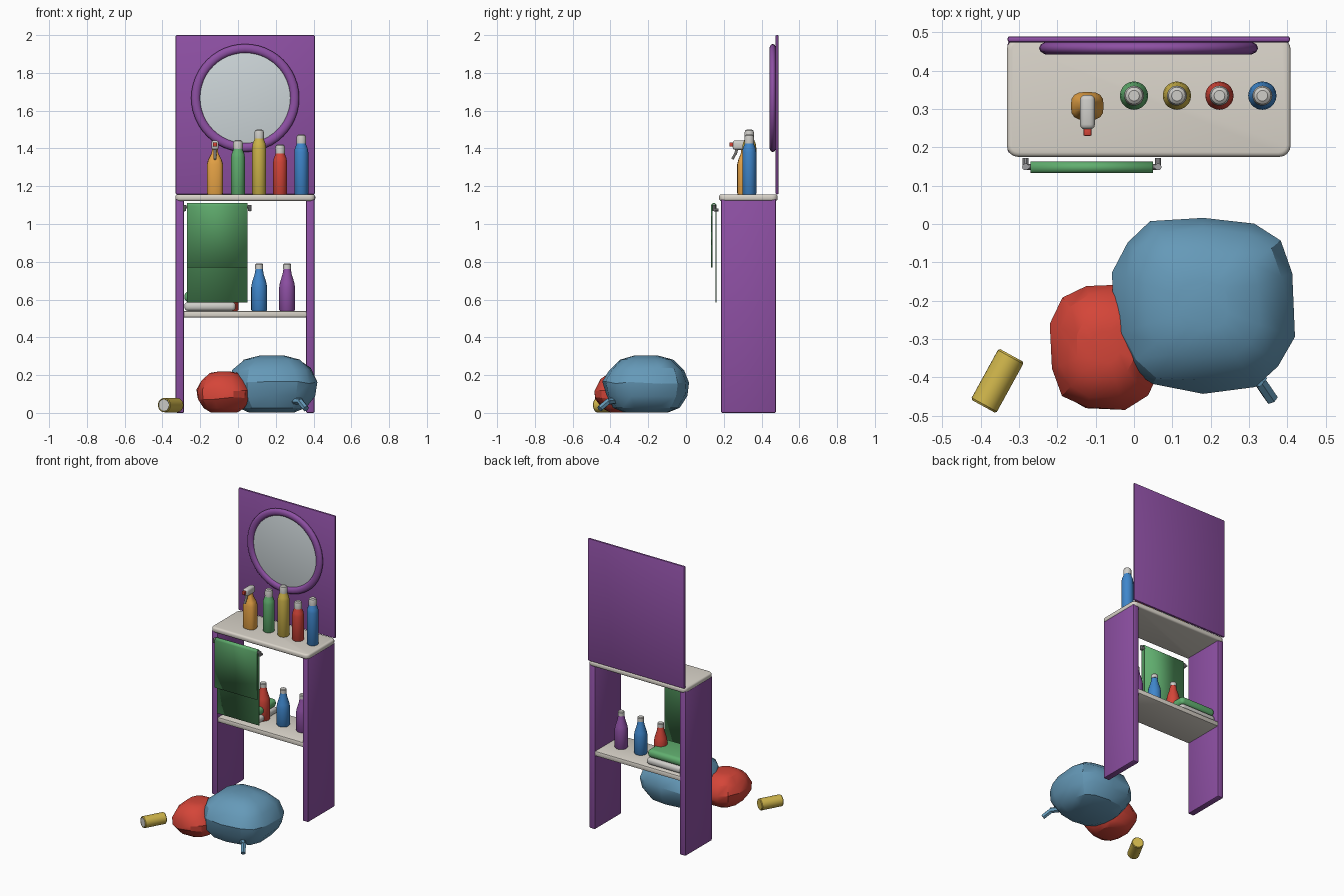
import bpy, bmesh, math, random
from mathutils import Vector

if "Cube" in bpy.data.objects:
    bpy.data.objects.remove(bpy.data.objects["Cube"])

random.seed(4)
COLORS = {
    "purple": (0.27, 0.08, 0.37), "cream": (0.70, 0.66, 0.59), "mirror": (0.62, 0.68, 0.70),
    "green": (0.12, 0.43, 0.16), "dark_green": (0.10, 0.33, 0.13), "yellow": (0.62, 0.46, 0.07),
    "red": (0.66, 0.06, 0.04), "blue": (0.05, 0.24, 0.60), "orange": (0.78, 0.36, 0.06),
    "steel_blue": (0.13, 0.32, 0.48), "pale_grey": (0.62, 0.61, 0.58), "metal": (0.35, 0.35, 0.36),
}
MATS = {}


def material(color):
    if color not in MATS:
        MATS[color] = bpy.data.materials.new(color)
        MATS[color].diffuse_color = (*COLORS[color], 1)
    return MATS[color]


def finish(name, bm, color, angle=35):
    bmesh.ops.recalc_face_normals(bm, faces=bm.faces[:])
    mesh = bpy.data.meshes.new(name)
    bm.to_mesh(mesh)
    bm.free()
    ob = bpy.data.objects.new(name, mesh)
    bpy.context.collection.objects.link(ob)
    mesh.materials.append(material(color))
    bpy.ops.object.select_all(action='DESELECT')
    ob.select_set(True)
    bpy.context.view_layer.objects.active = ob
    bpy.ops.object.shade_smooth_by_angle(angle=math.radians(angle))
    return ob


def box(name, lo, hi, color, bevel=0.005, segments=2, corner=0):
    """Box between two corners; corner rounds the vertical edges, bevel all the rest."""
    lo, hi = Vector(lo), Vector(hi)
    bm = bmesh.new()
    bmesh.ops.create_cube(bm, size=1)
    for v in bm.verts:
        v.co = (lo + hi) / 2 + v.co * (hi - lo)
    if corner:
        upright = [e for e in bm.edges if abs(e.verts[0].co.z - e.verts[1].co.z) > 1e-4]
        bmesh.ops.bevel(bm, geom=upright, offset=corner, segments=4, profile=0.5, affect='EDGES')
    edges = [e for e in bm.edges if e.calc_face_angle(0) > 0.7]
    bmesh.ops.bevel(bm, geom=edges, offset=bevel, segments=segments, profile=0.5, affect='EDGES')
    return finish(name, bm, color)


def loft(name, rings, color, angle=35):
    """Skin a list of equal-length point rings and cap both ends."""
    bm = bmesh.new()
    loops = [[bm.verts.new(p) for p in ring] for ring in rings]
    n = len(loops[0])
    for a, b in zip(loops, loops[1:]):
        for i in range(n):
            bm.faces.new((a[i], a[(i + 1) % n], b[(i + 1) % n], b[i]))
    bm.faces.new(loops[0][::-1])
    bm.faces.new(loops[-1])
    return finish(name, bm, color, angle)


def turned(name, center, profile, color, stretch=(1, 1), axis=(0, 0, 1), sides=20):
    """Revolve (radius, height) pairs about an axis through center."""
    rot = Vector((0, 0, 1)).rotation_difference(Vector(axis))
    rings = []
    for r, h in profile:
        ring = [(2 * math.pi * i / sides) for i in range(sides)]
        rings.append([Vector(center) + rot @ Vector((r * stretch[0] * math.cos(a),
                      r * stretch[1] * math.sin(a), h)) for a in ring])
    return loft(name, rings, color)


def rod(name, a, b, r, color, sides=10):
    d = Vector(b) - Vector(a)
    return turned(name, a, [(r, 0), (r, d.length)], color, axis=d, sides=sides)


def bag(name, center, half, bottom, power, color, levels, sides=14):
    """Lumpy, faceted sack built from jittered superellipse rings."""
    rings = []
    for z, s in levels:
        ring = []
        for i in range(sides):
            a = 2 * math.pi * (i + 0.5) / sides
            c, d = math.cos(a), math.sin(a)
            k = s * random.uniform(0.965, 1.02)
            ring.append((center[0] + half[0] * k * math.copysign(abs(c) ** power, c),
                         center[1] + half[1] * k * math.copysign(abs(d) ** power, d),
                         bottom + z * half[2] + (random.uniform(-.008, .008) if 0.1 < z < 0.9 else 0)))
        rings.append(ring)
    return loft(name, rings, color, 30)


# cabinet: sides, counter, shelf and tall back panel
for side, x in (("left", -0.33), ("right", 0.36)):
    box(f"{side}_side_panel", (x, 0.185, 0), (x + 0.045, 0.477, 1.135), "purple", 0.008)
box("counter_top", (-0.332, 0.175, 1.122), (0.409, 0.485, 1.157), "cream", 0.012, 3, 0.03)
box("lower_shelf", (-0.29, 0.188, 0.505), (0.365, 0.475, 0.54), "cream", 0.008)
box("back_panel", (-0.33, 0.474, 1.157), (0.407, 0.49, 2.0), "purple", 0.006)

# round mirror in its frame
bm = bmesh.new()
loops = []
for i in range(48):
    a = 2 * math.pi * i / 48
    loop = []
    for j in range(10):
        b = 2 * math.pi * j / 10
        r = 0.262 + 0.024 * math.cos(b)
        loop.append(bm.verts.new((0.038 + r * math.cos(a), 0.459 + 0.017 * math.sin(b), 1.667 + r * math.sin(a))))
    loops.append(loop)
for i in range(48):
    for j in range(10):
        p, q, k = loops[i], loops[(i + 1) % 48], (j + 1) % 10
        bm.faces.new((p[j], p[k], q[k], q[j]))
finish("mirror_frame", bm, "purple", 60)
turned("mirror_glass", (0.038, 0.474, 1.667), [(0.25, 0), (0.25, 0.014), (0.235, 0.018)],
       "mirror", axis=(0, -1, 0), sides=48)

# slim bottles on the counter
for color, x, top in (("green", 0, 1.445), ("yellow", 0.112, 1.50), ("red", 0.223, 1.422), ("blue", 0.335, 1.475)):
    h = top - 1.155
    turned(f"{color}_counter_bottle", (x, 0.335, 1.155),
           [(0.033, 0), (0.037, 0.006), (0.037, h - 0.095), (0.034, h - 0.075), (0.026, h - 0.055), (0.024, h - 0.045)], color)
    turned(f"{color}_counter_cap", (x, 0.335, 1.155),
           [(0.025, h - 0.048), (0.026, h - 0.02), (0.022, h - 0.006), (0.014, h)], "pale_grey")

# tapered bottles on the shelf
for color, x in (("red", -0.04), ("blue", 0.112), ("purple", 0.26)):
    turned(f"{color}_shelf_bottle", (x, 0.333, 0.54),
           [(0.038, 0), (0.042, 0.006), (0.042, 0.125), (0.038, 0.15), (0.024, 0.195), (0.019, 0.225)], color)
    turned(f"{color}_shelf_cap", (x, 0.333, 0.54), [(0.021, 0.222), (0.021, 0.245), (0.017, 0.25)], "pale_grey")

# spray bottle with head, nozzle and trigger
rings = []
for z, hx, hy in ((1.155, .040, .034), (1.165, .043, .037), (1.315, .043, .037), (1.34, .036, .031),
                  (1.375, .018, .017), (1.40, .015, .015)):
    rings.append([(-0.122 + hx * math.copysign(abs(math.cos(t)) ** .7, math.cos(t)),
                   0.308 + hy * math.copysign(abs(math.sin(t)) ** .7, math.sin(t)), z)
                  for t in [2 * math.pi * i / 16 for i in range(16)]])
loft("spray_bottle_body", rings, "orange")
box("spray_head", (-0.141, 0.247, 1.393), (-0.102, 0.337, 1.442), "pale_grey", 0.013, 3)
box("spray_nozzle", (-0.132, 0.230, 1.41), (-0.111, 0.25, 1.432), "red", 0.003)
rod("spray_trigger_upper", (-0.122, 0.27, 1.40), (-0.122, 0.262, 1.37), 0.008, "pale_grey")
rod("spray_trigger_lower", (-0.122, 0.262, 1.373), (-0.122, 0.245, 1.343), 0.007, "pale_grey")

# towel rail with end hooks
rod("towel_rail", (-0.285, 0.149, 1.09), (0.065, 0.149, 1.09), 0.008, "metal")
for side, x in (("left", -0.283), ("right", 0.063)):
    rod(f"{side}_rail_hook", (x, 0.149, 1.075), (x, 0.172, 1.075), 0.008, "metal")
    rod(f"{side}_rail_tip", (x, 0.149, 1.07), (x, 0.149, 1.10), 0.009, "metal")

# hanging towel: a folded strip given thickness
arc = [(0.1475 + 0.0115 * math.cos(t), 1.096 + 0.0115 * math.sin(t)) for t in [math.pi * i / 8 for i in range(9)]]
path = [(0.159, 0.585)] + arc + [(0.136, 0.77)]
bm = bmesh.new()
strips = [[bm.verts.new((x, y, z)) for x in (-0.27, 0.05)] for y, z in path]
for a, b in zip(strips, strips[1:]):
    bm.faces.new((a[0], a[1], b[1], b[0]))
towel = finish("hanging_towel", bm, "green")
mod = towel.modifiers.new("thickness", 'SOLIDIFY')
mod.thickness, mod.offset = 0.007, 0

# folded towels on the shelf
box("folded_grey_towel", (-0.284, 0.235, 0.54), (-0.012, 0.455, 0.587), "pale_grey", 0.02, 4)
box("folded_green_towel", (-0.284, 0.24, 0.587), (-0.015, 0.45, 0.642), "green", 0.024, 4)

# laundry bags on the floor
bag("blue_bag", (0.18, -0.21), (0.24, 0.23, 0.30), 0.003, 0.68, "steel_blue",
    [(0, .52), (.08, .76), (.3, .95), (.52, 1.0), (.76, .88), (.93, .62), (1, .28)])
bag("red_bag", (-0.075, -0.32), (0.147, 0.168, 0.215), 0.003, 0.78, "red",
    [(0, .5), (.1, .74), (.35, .97), (.55, 1.0), (.8, .82), (.97, .52), (1, .25)], 12)
rod("bag_tie_upper", (0.29, -0.37, 0.065), (0.335, -0.415, 0.06), 0.018, "steel_blue", 6)
rod("bag_tie_lower", (0.328, -0.41, 0.062), (0.36, -0.457, 0.022), 0.017, "steel_blue", 6)

# fallen can with an inset lid
axis = Vector((0.073, 0.133, 0)).normalized()
turned("fallen_can", (-0.393, -0.476, 0.041),
       [(0.032, 0.004), (0.034, 0), (0.038, 0.005), (0.038, 0.147), (0.034, 0.152)], "yellow", axis=axis)
turned("can_lid", (-0.393, -0.476, 0.041), [(0.031, 0.001), (0.031, 0.006)], "pale_grey", axis=axis)

for m in bpy.data.materials:
    if m.users and not m.is_grease_pencil:
        m.use_nodes = True
        m.node_tree.nodes["Principled BSDF"].inputs["Base Color"].default_value = m.diffuse_color
